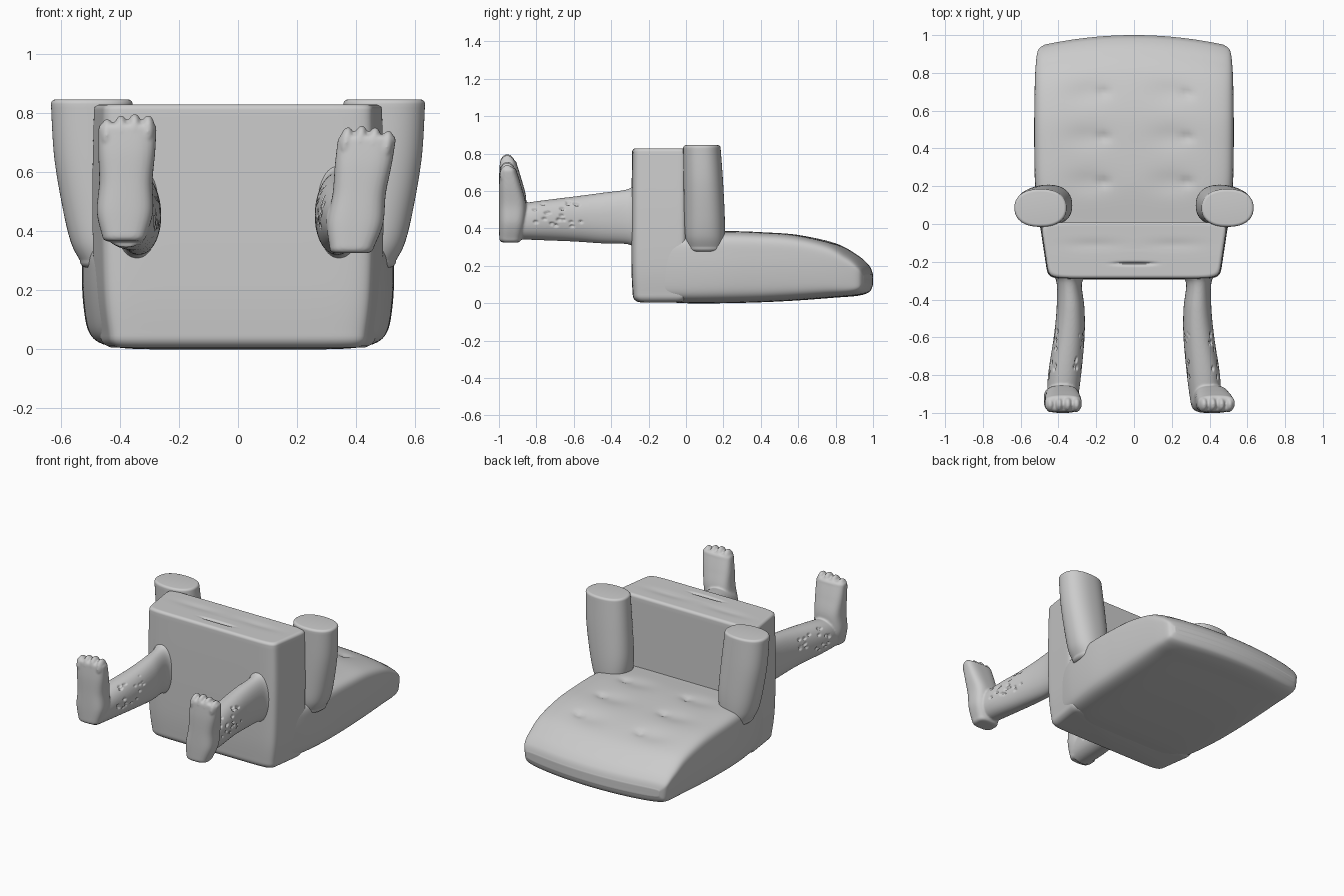
import bpy, bmesh, math, random
from mathutils import Vector

random.seed(4)
if "Cube" in bpy.data.objects:
    bpy.data.objects.remove(bpy.data.objects["Cube"])

GREY = (0.6, 0.6, 0.6, 1)
mat = bpy.data.materials.new("plain grey")
mat.use_nodes = True
mat.diffuse_color = GREY
mat.node_tree.nodes["Principled BSDF"].inputs["Base Color"].default_value = GREY


def activate(ob):
    bpy.ops.object.select_all(action="DESELECT")
    ob.select_set(True)
    bpy.context.view_layer.objects.active = ob


def finish(name, bm):
    bmesh.ops.recalc_face_normals(bm, faces=bm.faces)
    me = bpy.data.meshes.new(name)
    bm.to_mesh(me)
    bm.free()
    me.materials.append(mat)
    ob = bpy.data.objects.new(name, me)
    bpy.context.collection.objects.link(ob)
    activate(ob)
    bpy.ops.object.shade_smooth_by_angle(angle=math.radians(40))
    return ob


def apply_mod(ob, kind, **settings):
    activate(ob)
    mod = ob.modifiers.new(kind.lower(), kind)
    for key, value in settings.items():
        setattr(mod, key, value)
    bpy.ops.object.modifier_apply(modifier=mod.name)


def smooth_path(keys, steps):
    """Catmull-Rom interpolation through the section keys."""
    out = []
    for i in range(len(keys) - 1):
        a, b, c, d = (keys[min(max(i + k, 0), len(keys) - 1)] for k in (-1, 0, 1, 2))
        for s in range(steps):
            t = s / steps
            out.append([q + t * (r - p + t * (2 * p - 5 * q + 4 * r - e + t * (3 * q - p - 3 * r + e))) / 2
                        for p, q, r, e in zip(a, b, c, d)])
    return out + [list(keys[-1])]


def inset(ring, i, shift=0):
    t, x0, x1, b0, b1 = ring
    return [t + shift, x0 + i, x1 - i, b0 + i, b1 - i]


def loft(bm, axis, keys, power, side=16, steps=8, ends=(0, 0), cap=0, cap_rings=1):
    """Skin rounded sections (t, x0, x1, b0, b1) along y or z, rounding the ends."""
    rings = smooth_path(keys, steps)
    first, last = rings[0], rings[-1]
    for k in range(1, 7):
        w = k * math.pi / 12
        c, s = 1 - math.cos(w), math.sin(w)
        if ends[0]:
            rings.insert(0, inset(first, ends[0] * c, -ends[0] * s))
        if ends[1]:
            rings.append(inset(last, ends[1] * c, ends[1] * s))
    if cap:
        last = rings[-1]
        rings += [inset(last, cap * (k + 1) / cap_rings) for k in range(cap_rings)]
    square = []
    for q in range(4):
        for k in range(side):
            u, v = 1, 2 * k / side - 1
            for _ in range(q):
                u, v = -v, u
            n = (abs(u) ** power + abs(v) ** power) ** (1 / power)
            square.append((u / n, v / n))
    loops = []
    for t, x0, x1, b0, b1 in rings:
        loop = []
        for u, v in square:
            x, b = (x0 + x1 + u * (x1 - x0)) / 2, (b0 + b1 + v * (b1 - b0)) / 2
            loop.append(bm.verts.new((x, t, b) if axis == "y" else (x, b, t)))
        loops.append(loop)
    n = len(square)
    for lo, hi in zip(loops, loops[1:]):
        for k in range(n):
            bm.faces.new((lo[k], lo[(k + 1) % n], hi[(k + 1) % n], hi[k]))
    bm.faces.new(loops[0])
    bm.faces.new(loops[-1])
    return [v for loop in loops for v in loop]


# Backrest lying on the ground, with a bowed end and tufted top
bm = bmesh.new()
back = [(-0.15, 0.465, 0.01, 0.36), (0, 0.5, 0, 0.37), (0.2, 0.523, 0, 0.385), (0.4, 0.528, 0.005, 0.38),
        (0.6, 0.528, 0.015, 0.365), (0.8, 0.525, 0.03, 0.32), (0.92, 0.52, 0.04, 0.255),
        (0.98, 0.51, 0.06, 0.2), (1.0, 0.48, 0.1, 0.155)]
verts = loft(bm, "y", [(y, -w, w, a, b) for y, w, a, b in back], 8, side=40, steps=12, cap=0.027, cap_rings=4)
for v in verts:
    x, y, z = v.co
    if z > 0.2:
        for bx in (-0.24, 0.2):
            for by in (0.22, 0.46, 0.7):
                broad = math.exp(-((x - bx) / 0.11) ** 2 - ((y - by) / 0.06) ** 2)
                pinch = math.exp(-((x - bx - 0.08) ** 2 + (y - by) ** 2) / 0.0006)
                v.co.z -= 0.01 * broad + 0.015 * pinch
    v.co.x *= 1 - 0.06 * max(1 - z / 0.25, 0) ** 2
    v.co.y -= 0.06 * (x / 0.52) ** 2 * min(max((y - 0.4) / 0.5, 0), 1)
finish("backrest", bm)

# Seat block standing upright, widening toward the backrest, with a crease on top
bm = bmesh.new()
seat = [(0.045, 0.43, -0.285), (0.2, 0.448, -0.292), (0.5, 0.455, -0.292), (0.81, 0.45, -0.288)]
for v in loft(bm, "z", [(z, -w, w, y, 0.01) for z, w, y in seat], 11, side=40, ends=(0.04, 0.018),
              cap=0.125, cap_rings=24):
    x, y, z = v.co
    if z > 0.827:
        v.co.z -= 0.014 * math.exp(-(x / 0.1) ** 4 - ((y + 0.21) / 0.008) ** 2)
        v.co.z -= 0.005 * math.exp(-((abs(x) - 0.2) / 0.13) ** 2 - ((y + 0.11) / 0.03) ** 2)
    v.co.x *= 1 + 0.1 * (y + 0.29) / 0.3
finish("seat", bm)

# Armrests
arm = [(0.3, 0.36, 0.535, 0.01, 0.2), (0.36, 0.335, 0.565, -0.005, 0.207), (0.47, 0.327, 0.592, -0.01, 0.207),
       (0.65, 0.34, 0.622, -0.013, 0.198), (0.83, 0.357, 0.633, -0.015, 0.185)]
for name, s in (("left_armrest", 1), ("right_armrest", -1)):
    bm = bmesh.new()
    for v in loft(bm, "z", arm, 2.3, ends=(0.025, 0.015)):
        v.co.x *= s
    finish(name, bm)

# Legs with upright feet, toes and small nicks
leg = [(-0.26, 0.23, 0.44, 0.28, 0.65), (-0.31, 0.275, 0.41, 0.315, 0.61), (-0.45, 0.262, 0.41, 0.32, 0.59),
       (-0.6, 0.262, 0.425, 0.33, 0.57), (-0.8, 0.28, 0.455, 0.338, 0.545), (-0.95, 0.3, 0.46, 0.345, 0.52)]
foot = [(0.0, -0.075, 0.075, -0.998, -0.88), (0.08, -0.095, 0.095, -1.0, -0.86), (0.18, -0.09, 0.09, -1.0, -0.855),
        (0.28, -0.096, 0.096, -1.0, -0.88), (0.36, -0.098, 0.098, -0.995, -0.905)]
for name, s, height, heel, lean in (("left_leg", 1, 0.345, 0.385, 0.14), ("right_leg", -1, 0.385, 0.385, -0.03)):
    bm = bmesh.new()
    loft(bm, "y", leg, 2.2)
    start = len(bm.verts)
    loft(bm, "z", foot, 3, ends=(0.02, 0.02))
    for k in range(4):
        toe = bmesh.ops.create_uvsphere(bm, u_segments=16, v_segments=10, radius=1)["verts"]
        for v in toe:
            v.co = Vector((-0.069 + 0.046 * k + 0.025 * v.co.x, -0.955 + 0.042 * v.co.y,
                           0.345 + 0.012 * math.sin(k + 0.6) + 0.055 * v.co.z))
    bm.verts.ensure_lookup_table()
    for v in bm.verts[start:]:
        v.co.x += heel + lean * v.co.z
        v.co.z += height
    for v in bm.verts:
        v.co.x *= s
    ob = finish(name, bm)
    apply_mod(ob, "REMESH", mode="VOXEL", voxel_size=0.006, use_smooth_shade=True)
    apply_mod(ob, "SMOOTH", factor=0.5, iterations=4)

    # Short nicks pressed into both sides of the shin
    nicks = []
    for k in range(40):
        y, w = random.uniform(-0.82, -0.56), random.uniform(-0.4, 1.0)
        f = (-0.56 - y) / 0.26
        side = 1 if k % 2 else -1
        nicks.append((s * (0.344 + 0.024 * f + side * (0.081 + 0.006 * f) * math.cos(w)), y,
                      0.45 - 0.008 * f + (0.12 - 0.015 * f) * math.sin(w)))
    for v in ob.data.vertices:
        x, y, z = v.co
        if -0.86 < y < -0.52:
            d = min(((x - a) ** 2 + (z - c) ** 2) / 0.0001 + ((y - b) / 0.017) ** 2 for a, b, c in nicks)
            if d < 1:
                v.co += (Vector((s * 0.355, y, 0.445)) - v.co).normalized() * 0.012 * (1 - d)
